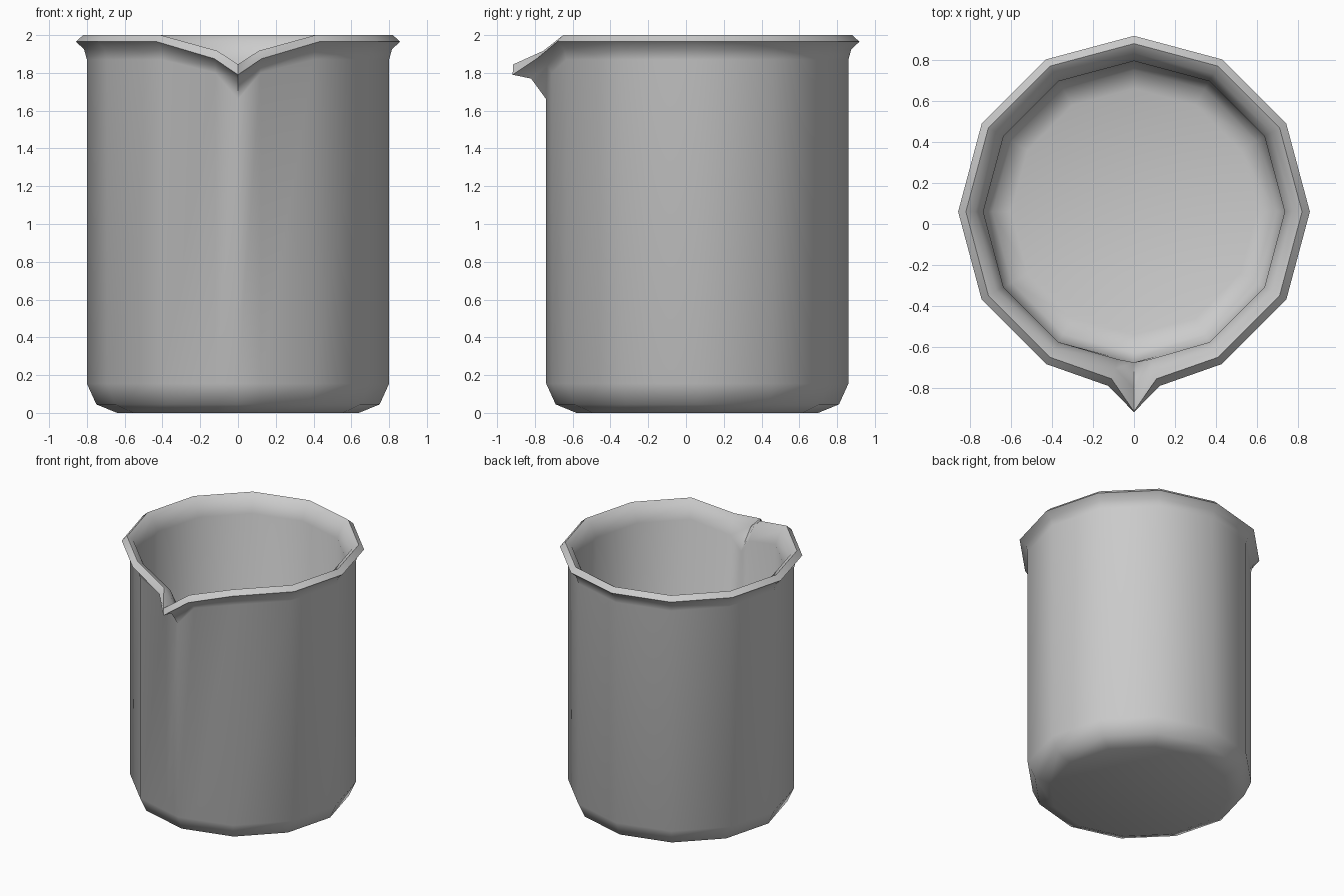
import bpy, bmesh, math
from mathutils import Vector

if "Cube" in bpy.data.objects:
    bpy.data.objects.remove(bpy.data.objects["Cube"])

CY = 0.06      # axis of the round body (the spout shifts the overall centre)

# Closed wall profile (radius, z): outside base -> rolled lip -> inside floor
profile = [(0.64, 0.0), (0.75, 0.045), (0.80, 0.155), (0.80, 1.87),
           (0.815, 1.925), (0.858, 1.965), (0.82, 2.0), (0.775, 1.97),
           (0.735, 1.87), (0.735, 0.18), (0.69, 0.09), (0.60, 0.06)]

# Pouring spout: replacement (x, y, z) for lip rows 3..8
tip = [(0, -0.74, 1.66), (0, -0.82, 1.77), (0, -0.918, 1.79),
       (0, -0.915, 1.845), (0, -0.80, 1.83), (0, -0.675, 1.68)]
shoulder = [(0.12, -0.71, 1.80), (0.12, -0.735, 1.84), (0.125, -0.79, 1.875),
            (0.11, -0.755, 1.917), (0.09, -0.705, 1.885), (0.08, -0.66, 1.79)]


def ring_point(r, z, k):
    a = math.radians(-90 + 30 * k)
    return Vector((r * math.cos(a), CY + r * math.sin(a), z))


def row(i):
    """14 points: twelve-sided ring plus one extra column each side of the spout."""
    r, z = profile[i]
    pts = [ring_point(r, z, k) for k in range(12)]
    right = pts[0].lerp(pts[1], 0.3)
    if 3 <= i <= 8:
        pts[0] = Vector(tip[i - 3])
        right = Vector(shoulder[i - 3])
    left = Vector((-right.x, right.y, right.z))
    return [pts[0], right] + pts[1:] + [left]


# Beaker shell
bm = bmesh.new()
rows = [[bm.verts.new(p) for p in row(i)] for i in range(len(profile))]
n = len(rows[0])
for lo, hi in zip(rows, rows[1:]):
    for j in range(n):
        k = (j + 1) % n
        bm.faces.new((lo[j], lo[k], hi[k], hi[j]))
bm.faces.new(rows[0][::-1])    # underside
bm.faces.new(rows[-1])         # inside floor
bmesh.ops.recalc_face_normals(bm, faces=bm.faces)

mesh = bpy.data.meshes.new("beaker")
bm.to_mesh(mesh)
bm.free()
beaker = bpy.data.objects.new("beaker", mesh)
bpy.context.collection.objects.link(beaker)
bpy.context.view_layer.objects.active = beaker
beaker.select_set(True)
bpy.ops.object.shade_smooth_by_angle(angle=math.radians(70))
